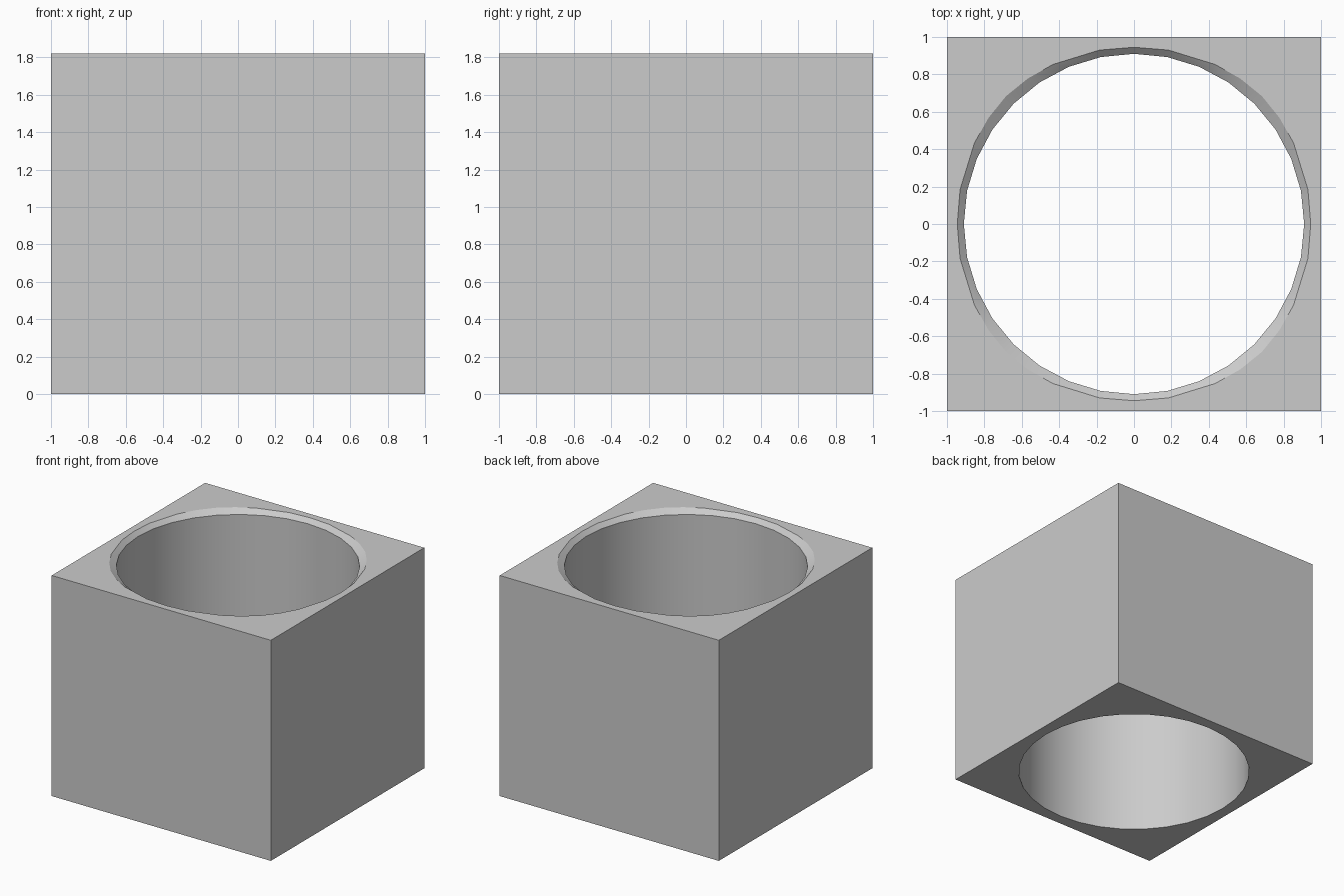
import bpy, bmesh
from math import sin, cos, radians

if "Cube" in bpy.data.objects:
    bpy.data.objects.remove(bpy.data.objects["Cube"])

H, R, DEPTH = 1.82, 0.91, 0.035
bm = bmesh.new()

# Bore ring: 32 even sides
bore = [(R * cos(radians(11.25 * i)), R * sin(radians(11.25 * i))) for i in range(32)]

# Chamfer rim: slightly wider toward the block corners (angle, radius per octant)
octant = [(0, 0.945), (11.2, 0.948), (27, 0.957), (36.2, 0.963), (45, 0.967)]
quarter = octant + [(90 - a, r) for a, r in reversed(octant[1:-1])]
rim = [(r * cos(radians(a + 90 * q)), r * sin(radians(a + 90 * q)))
       for q in range(4) for a, r in quarter]

# Square outline with mid-edge points
square = [(1, 0), (1, 1), (0, 1), (-1, 1), (-1, 0), (-1, -1), (0, -1), (1, -1)]


def ring(points, z):
    return [bm.verts.new((x, y, z)) for x, y in points]


def bridge(a, b):
    n = len(a)
    for i in range(n):
        j = (i + 1) % n
        bm.faces.new((a[i], a[j], b[j], b[i]))


def plate(outer, inner):
    # One face per quadrant between the square and the round hole
    for q in range(4):
        o = [outer[(2 * q + k) % 8] for k in range(3)]
        i = [inner[(8 * q + k) % 32] for k in range(8, -1, -1)]
        bm.faces.new(o + i)


sq_low, sq_top = ring(square, 0), ring(square, H)
bore_low, bore_top = ring(bore, 0), ring(bore, H - DEPTH)
rim_top = ring(rim, H)

bridge(sq_low, sq_top)        # outer walls
bridge(bore_low, bore_top)    # bore wall
bridge(bore_top, rim_top)     # chamfer
plate(sq_top, rim_top)        # top
plate(sq_low, bore_low)       # underside

bmesh.ops.recalc_face_normals(bm, faces=bm.faces)
mesh = bpy.data.meshes.new("bored_block")
bm.to_mesh(mesh)
bm.free()
block = bpy.data.objects.new("bored_block", mesh)
bpy.context.collection.objects.link(block)
bpy.context.view_layer.objects.active = block
block.select_set(True)
bpy.ops.object.shade_smooth_by_angle(angle=radians(30))
